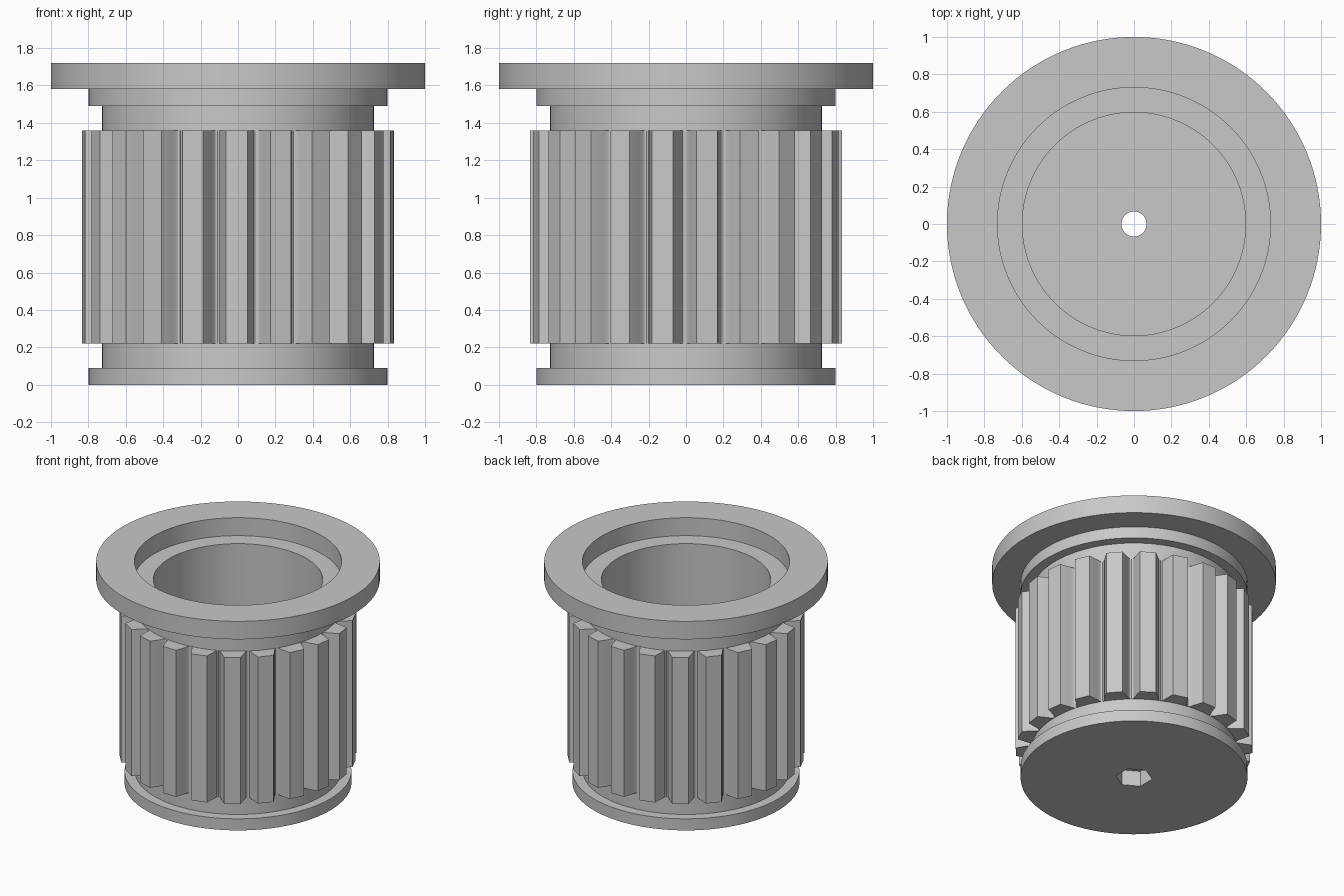
import bpy
import bmesh
from math import sin, cos, pi, radians

cube = bpy.data.objects.get("Cube")
if cube:
    bpy.data.objects.remove(cube)

# One plain grey for the whole part
grey = bpy.data.materials.new("plain grey")
grey.use_nodes = True
colour = (0.58, 0.58, 0.58, 1)
grey.diffuse_color = colour
grey.node_tree.nodes["Principled BSDF"].inputs["Base Color"].default_value = colour


def make_object(name, bm):
    bmesh.ops.recalc_face_normals(bm, faces=bm.faces)
    mesh = bpy.data.meshes.new(name)
    bm.to_mesh(mesh)
    bm.free()
    obj = bpy.data.objects.new(name, mesh)
    bpy.context.collection.objects.link(obj)
    mesh.materials.append(grey)
    return obj


def lathe(name, profile, steps=128):
    """Revolve a closed (radius, height) profile around z."""
    bm = bmesh.new()
    rings = [[bm.verts.new((r * cos(2 * pi * i / steps), r * sin(2 * pi * i / steps), z))
              for i in range(steps)] for r, z in profile]
    for a, b in zip(rings, rings[1:] + rings[:1]):
        for i in range(steps):
            j = (i + 1) % steps
            bm.faces.new((a[i], a[j], b[j], b[i]))
    return make_object(name, bm)


def smooth(obj):
    bpy.ops.object.select_all(action="DESELECT")
    obj.select_set(True)
    bpy.context.view_layer.objects.active = obj
    bpy.ops.object.shade_smooth_by_angle(angle=radians(25))


# Hollow body: flanges, necks, counterbore, bore and shaft hole
body = lathe("pulley_body", [
    (0.067, 0), (0.80, 0), (0.80, 0.09), (0.727, 0.09), (0.727, 1.49),
    (0.80, 1.49), (0.80, 1.58), (1.0, 1.58), (1.0, 1.72),
    (0.73, 1.72), (0.73, 1.58), (0.597, 1.58), (0.597, 0.22), (0.067, 0.22)])

# Six-sided pocket under the shaft hole
bm = bmesh.new()
bmesh.ops.create_cone(bm, cap_ends=True, segments=6, radius1=0.13, radius2=0.13, depth=0.24)
cutter = make_object("pocket_cutter", bm)
cutter.hide_render = True
cut = body.modifiers.new("pocket", "BOOLEAN")
cut.operation = "DIFFERENCE"
cut.solver = "EXACT"
cut.object = cutter
bpy.context.view_layer.objects.active = body
bpy.ops.object.modifier_apply(modifier=cut.name)
bpy.data.objects.remove(cutter)
smooth(body)

# Ring of teeth: trapezoids whose roots blend into the drum
TEETH = 22
BOTTOM, TOP = 0.22, 1.36
half = [(8.1, 0.70), (8.1, 0.728), (7.3, 0.732), (6.6, 0.745), (6.1, 0.765), (3.9, 0.835)]
section = half + [(-a, r) for a, r in reversed(half)]
bm = bmesh.new()
for k in range(TEETH):
    centre = -pi / 2 + 2 * pi * k / TEETH - radians(0.5)
    lower, upper = [[bm.verts.new((r * cos(centre + radians(a)), r * sin(centre + radians(a)), z))
                     for a, r in section] for z in (BOTTOM, TOP)]
    bm.faces.new(lower)
    bm.faces.new(upper)
    for i in range(len(section)):
        j = (i + 1) % len(section)
        bm.faces.new((lower[i], lower[j], upper[j], upper[i]))
teeth = make_object("belt_teeth", bm)
smooth(teeth)
